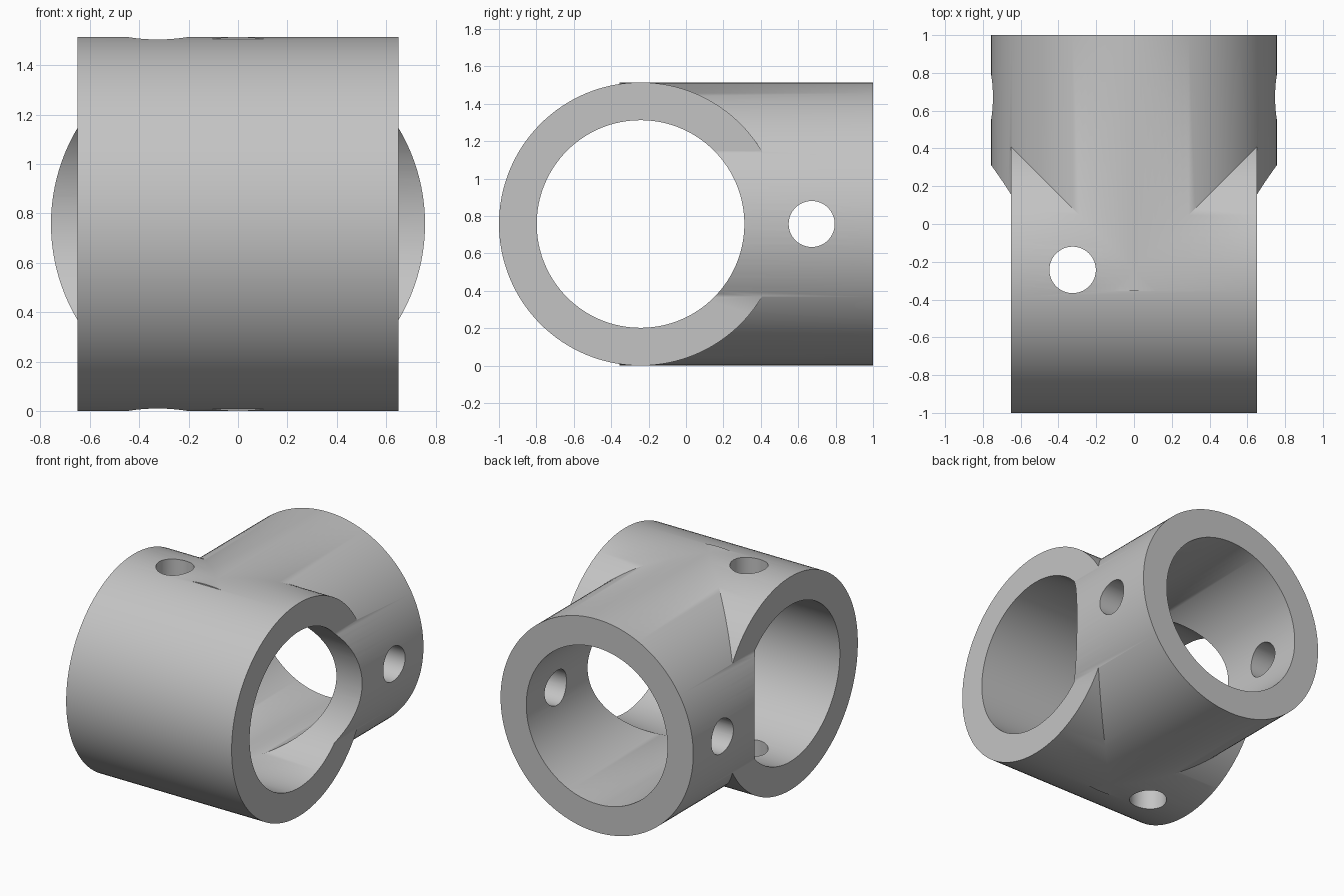
import bpy
import math

if "Cube" in bpy.data.objects:
    bpy.data.objects.remove(bpy.data.objects["Cube"], do_unlink=True)

OUTER, BORE, PIN = 0.757, 0.555, 0.123
CROSS_Y = -0.243          # axis of the cross sleeve
HALF_WIDTH = 0.65
SOCKET_START = -0.355

grey = bpy.data.materials.new("light grey")
grey.use_nodes = True
grey.diffuse_color = (0.55, 0.55, 0.55, 1)
grey.node_tree.nodes["Principled BSDF"].inputs["Base Color"].default_value = grey.diffuse_color


def cylinder(name, axis, radius, start, end, centre, sides=128):
    """Cylinder along axis 0/1/2 from start to end, through the given centre."""
    location = list(centre)
    location[axis] = (start + end) / 2
    turn = [(0, math.pi / 2, 0), (math.pi / 2, 0, 0), (0, 0, 0)][axis]
    bpy.ops.mesh.primitive_cylinder_add(vertices=sides, radius=radius, depth=end - start,
                                        location=location, rotation=turn)
    obj = bpy.context.object
    obj.name = name
    obj.data.materials.append(grey)
    return obj


def combine(target, other, operation):
    mod = target.modifiers.new(other.name, 'BOOLEAN')
    mod.operation = operation
    mod.solver = 'EXACT'
    mod.object = other
    bpy.context.view_layer.objects.active = target
    bpy.ops.object.modifier_apply(modifier=mod.name)
    bpy.data.objects.remove(other, do_unlink=True)


cross = (0, CROSS_Y, OUTER)
socket = (0, 0, OUTER)

# Cross sleeve joined with the rear socket
fitting = cylinder("tube_connector", 0, OUTER, -HALF_WIDTH, HALF_WIDTH, cross)
combine(fitting, cylinder("rear_socket", 1, OUTER, SOCKET_START, 1, socket), 'UNION')

# Bores and screw holes
cutters = [
    cylinder("cross_bore", 0, BORE, -1, 1, cross),
    cylinder("rear_bore", 1, BORE, SOCKET_START, 1.2, socket),
    cylinder("sleeve_screw_hole", 2, PIN, -0.2, 1.8, (-0.325, CROSS_Y, 0), 64),
    cylinder("socket_screw_hole", 0, PIN, -1, 1, (0, 0.672, OUTER), 64),
]
for cutter in cutters:
    combine(fitting, cutter, 'DIFFERENCE')

# Smooth curved walls with crisp rims
bpy.ops.object.select_all(action='DESELECT')
fitting.select_set(True)
bpy.context.view_layer.objects.active = fitting
bpy.ops.object.shade_smooth_by_angle(angle=math.radians(30))
